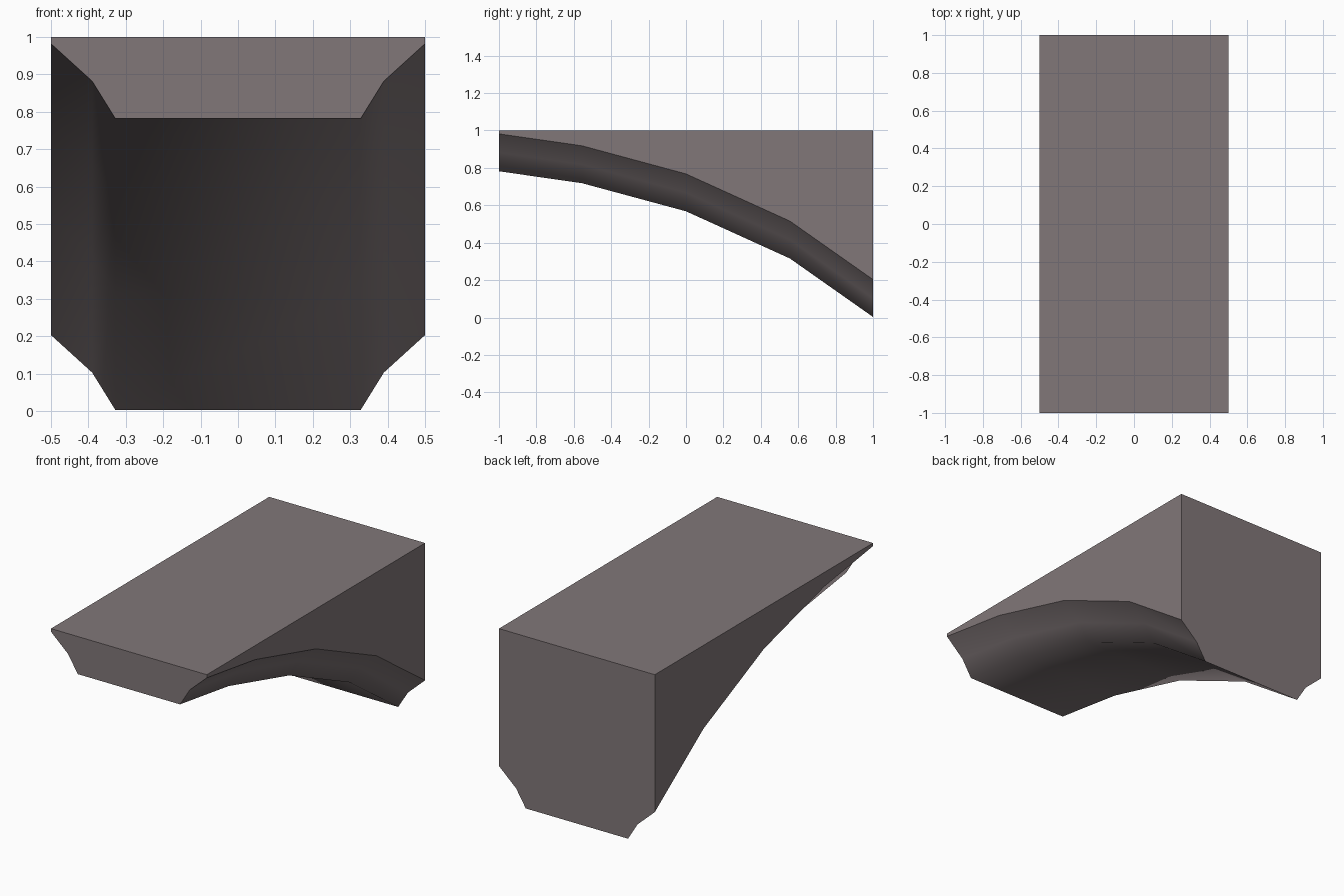
import bpy, bmesh

if "Cube" in bpy.data.objects:
    bpy.data.objects.remove(bpy.data.objects["Cube"])

stone = bpy.data.materials.new("warm grey stone")
stone.diffuse_color = (0.22, 0.185, 0.19, 1)
stone.use_nodes = True
stone.node_tree.nodes["Principled BSDF"].inputs["Base Color"].default_value = stone.diffuse_color

# Height of the arched underside at each station along y
arch = [(-1, 0.782), (-0.555, 0.718), (0, 0.568), (0.555, 0.316), (1, 0.003)]
# Half of the lower moulding: x, height above the underside
moulding = [(0.5, 0.2), (0.39, 0.1), (0.328, 0)]

bm = bmesh.new()
rings = []
for y, b in arch:
    right = [(0.5, 1.0)] + [(x, b + h) for x, h in moulding]
    profile = right + [(-x, z) for x, z in reversed(right)]
    rings.append([bm.verts.new((x, y, z)) for x, z in profile])

# Underside strips are smooth, side walls are flat
n = len(rings[0])
for a, b in zip(rings, rings[1:]):
    for i in range(1, n - 2):
        bm.faces.new((a[i], a[i + 1], b[i + 1], b[i])).smooth = True

# Top and end faces, and one flat polygon for each side
bm.faces.new((rings[0][0], rings[0][-1], rings[-1][-1], rings[-1][0]))
bm.faces.new(rings[0])
bm.faces.new(rings[-1])
for top, low in ((0, 1), (n - 1, n - 2)):
    for a, b in zip(rings, rings[1:]):
        bm.faces.new((a[top], a[low], b[low], b[top]))
# Merge the extra points along the top edges into the top face
spare = [r[k] for r in rings[1:-1] for k in (0, n - 1)]
bmesh.ops.dissolve_edges(bm, edges=[e for r in rings[1:-1] for k in (0, n - 1)
                                    for e in r[k].link_edges
                                    if len(e.link_faces) == 2
                                    and abs(e.verts[0].co.y - e.verts[1].co.y) < 1e-5],
                         use_verts=False)
bmesh.ops.dissolve_verts(bm, verts=[v for v in spare if v.is_valid])
bmesh.ops.recalc_face_normals(bm, faces=bm.faces)

mesh = bpy.data.meshes.new("arched_bracket")
bm.to_mesh(mesh)
bm.free()
mesh.materials.append(stone)
obj = bpy.data.objects.new("arched_bracket", mesh)
bpy.context.collection.objects.link(obj)
